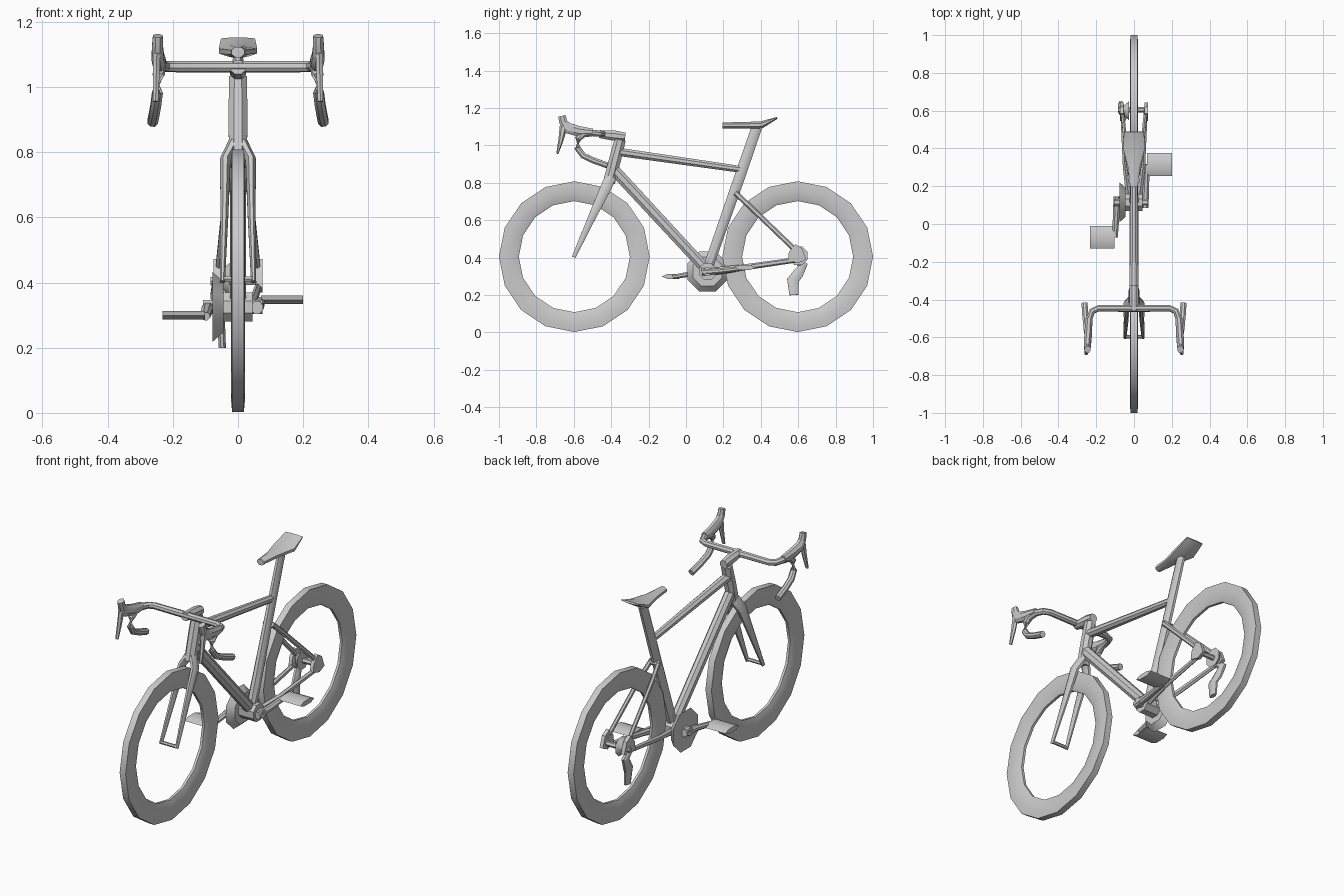
import bpy, bmesh
from math import sin, cos, pi
from mathutils import Vector


def finish(name, bm, mirror=False):
    bmesh.ops.recalc_face_normals(bm, faces=bm.faces)
    me = bpy.data.meshes.new(name)
    bm.to_mesh(me)
    bm.free()
    ob = bpy.data.objects.new(name, me)
    bpy.context.collection.objects.link(ob)
    if mirror:
        m = ob.modifiers.new("mirror", 'MIRROR')
        m.use_mirror_merge = False
    return ob


def tube(name, pts, n=8, mirror=False, ref=(1, 0, 0)):
    """Loft through points (x, y, z, half size along ref, half size across)."""
    bm = bmesh.new()
    pos = [Vector(p[:3]) for p in pts]
    k = 1 / cos(pi / n)
    rings = []
    for i, p in enumerate(pts):
        t = (pos[min(i + 1, len(pos) - 1)] - pos[max(i - 1, 0)]).normalized()
        u = Vector(ref)
        u = (u - t * u.dot(t)).normalized()
        v = t.cross(u)
        rings.append([bm.verts.new(pos[i] + u * p[3] * k * cos((j + .5) * 2 * pi / n)
                                   + v * p[4] * k * sin((j + .5) * 2 * pi / n))
                      for j in range(n)])
    for a, b in zip(rings, rings[1:]):
        for j in range(n):
            bm.faces.new((a[j], a[(j + 1) % n], b[(j + 1) % n], b[j]))
    bm.faces.new(rings[0])
    bm.faces.new(rings[-1])
    return finish(name, bm, mirror)


def lathe_x(name, y, z, profile, seg):
    """Revolve a closed (x, radius) profile round an axle along x."""
    bm = bmesh.new()
    rings = [[bm.verts.new((x, y + r * sin(2 * pi * i / seg), z + r * cos(2 * pi * i / seg)))
              for x, r in profile] for i in range(seg)]
    m = len(profile)
    for i in range(seg):
        a, b = rings[i], rings[(i + 1) % seg]
        for j in range(m):
            bm.faces.new((a[j], a[(j + 1) % m], b[(j + 1) % m], b[j]))
    return finish(name, bm)


def prism(name, outline, x0, x1, mirror=False):
    """Side outline of (y, z) points given thickness along x."""
    bm = bmesh.new()
    f = bm.faces.new([bm.verts.new((x0, y, z)) for y, z in outline])
    g = bmesh.ops.extrude_face_region(bm, geom=[f])
    verts = [v for v in g['geom'] if isinstance(v, bmesh.types.BMVert)]
    bmesh.ops.translate(bm, verts=verts, vec=(x1 - x0, 0, 0))
    return finish(name, bm, mirror)


# wheels: 16-sided deep rims
rim = [(.018, .403), (.021, .37), (.016, .32), (.007, .297),
       (-.007, .297), (-.016, .32), (-.021, .37), (-.018, .403)]
for name, y in (("front_wheel", -.597), ("rear_wheel", .597)):
    lathe_x(name, y, .405, rim, 16)

# main frame tubes
tube("head_tube", [(0, -.412, .80, .028, .032), (0, -.378, .93, .029, .032), (0, -.352, 1.03, .027, .03)])
tube("top_tube", [(0, -.36, .965, .024, .022), (0, .29, .872, .017, .018)])
tube("down_tube", [(0, -.395, .88, .025, .03), (0, .115, .33, .025, .028)])
tube("seat_tube", [(0, .11, .325, .024, .026), (0, .29, .84, .018, .029), (0, .378, 1.095, .016, .028)])
tube("bottom_bracket", [(-.045, .115, .325, .045, .045), (.045, .115, .325, .045, .045)], ref=(0, 0, 1))

# rear triangle
tube("chainstay", [(.025, .12, .322, .014, .02), (.048, .30, .346, .011, .014),
                   (.064, .62, .392, .009, .012)], n=6, mirror=True)
tube("seatstay", [(.022, .265, .745, .010, .013), (.036, .34, .675, .009, .012),
                  (.062, .60, .425, .009, .012)], n=6, mirror=True)
tube("seatstay_bridge", [(-.03, .275, .735, .012, .012), (.03, .275, .735, .012, .012)], n=6, ref=(0, 0, 1))
prism("rear_dropout", [(.585, .472), (.62, .45), (.642, .39), (.60, .37), (.545, .385), (.55, .43)],
      .055, .075, True)
tube("rear_axle", [(-.085, .605, .405, .012, .012), (.075, .605, .405, .012, .012)], n=6, ref=(0, 0, 1))
tube("cassette", [(-.055, .60, .41, .025, .025), (-.026, .60, .41, .05, .05)], ref=(0, 0, 1))

# fork
tube("fork_leg", [(.012, -.405, .825, .018, .03), (.039, -.428, .775, .016, .029),
                  (.042, -.51, .60, .012, .02), (.048, -.60, .402, .008, .010)], mirror=True)
tube("front_axle", [(-.05, -.597, .41, .008, .008), (.05, -.597, .41, .008, .008)], n=6, ref=(0, 0, 1))

# saddle
tube("saddle", [(0, .195, 1.107, .020, .016), (0, .30, 1.107, .032, .017),
                (0, .405, 1.110, .059, .019), (0, .488, 1.147, .052, .005)])

# cockpit
tube("stem", [(0, -.325, 1.045, .022, .022), (0, -.37, 1.05, .025, .028), (0, -.462, 1.06, .023, .021)])
tube("handlebar", [(0, -.447, 1.062, .017, .017), (.19, -.447, 1.062, .016, .016),
                   (.222, -.462, 1.063, .016, .016), (.236, -.50, 1.066, .017, .017),
                   (.240, -.55, 1.060, .018, .018), (.244, -.577, 1.035, .017, .017),
                   (.247, -.58, .985, .016, .016), (.252, -.55, .945, .016, .016),
                   (.257, -.49, .917, .016, .016), (.262, -.42, .893, .016, .016)],
     mirror=True, ref=(0, .2, 1))
tube("brake_hood", [(.238, -.50, 1.070, .018, .019), (.242, -.575, 1.076, .020, .028),
                    (.246, -.632, 1.092, .019, .030), (.247, -.655, 1.122, .017, .022),
                    (.246, -.664, 1.157, .015, .020)], mirror=True)
tube("brake_lever", [(.249, -.655, 1.10, .011, .018), (.251, -.668, 1.03, .010, .012),
                     (.253, -.688, .955, .008, .005)], n=6, mirror=True)

# crankset
tube("chainring", [(-.078, .115, .325, .107, .107), (-.045, .115, .325, .078, .078)], ref=(0, 0, 1))
for name, s, y, z in (("left", 1, .315, .347), ("right", -1, -.07, .299)):
    d = .03 if s > 0 else -.03
    off = 0 if s > 0 else .032
    tube(name + "_crank", [(s * (.058 + off), .115 - d, .323, .018, .020),
                           (s * (.062 + off), .115 + 2 * d, .328 if s > 0 else .318, .018, .015),
                           (s * (.068 + off), y, z - .003, .014, .012)])
    tube(name + "_pedal", [(s * (.07 + off), y, z, .013, .052),
                           (s * (.20 + off), y, z, .013, .052)], n=6, ref=(0, 0, 1))
    tube(name + "_spindle", [(s * .03, .115, .325, .022, .022),
                             (s * (.075 + off), .115, .325, .022, .022)], ref=(0, 0, 1))

# rear derailleur
tube("rear_derailleur", [(-.068, .585, .39, .012, .018), (-.07, .625, .36, .015, .026),
                         (-.062, .60, .315, .014, .028), (-.052, .572, .28, .012, .032),
                         (-.048, .577, .20, .011, .024)])

# smooth shading with sharp edges kept
bpy.ops.object.select_all(action='DESELECT')
for ob in bpy.context.collection.objects:
    ob.select_set(True)
    bpy.context.view_layer.objects.active = ob
bpy.ops.object.shade_smooth_by_angle(angle=.6)
